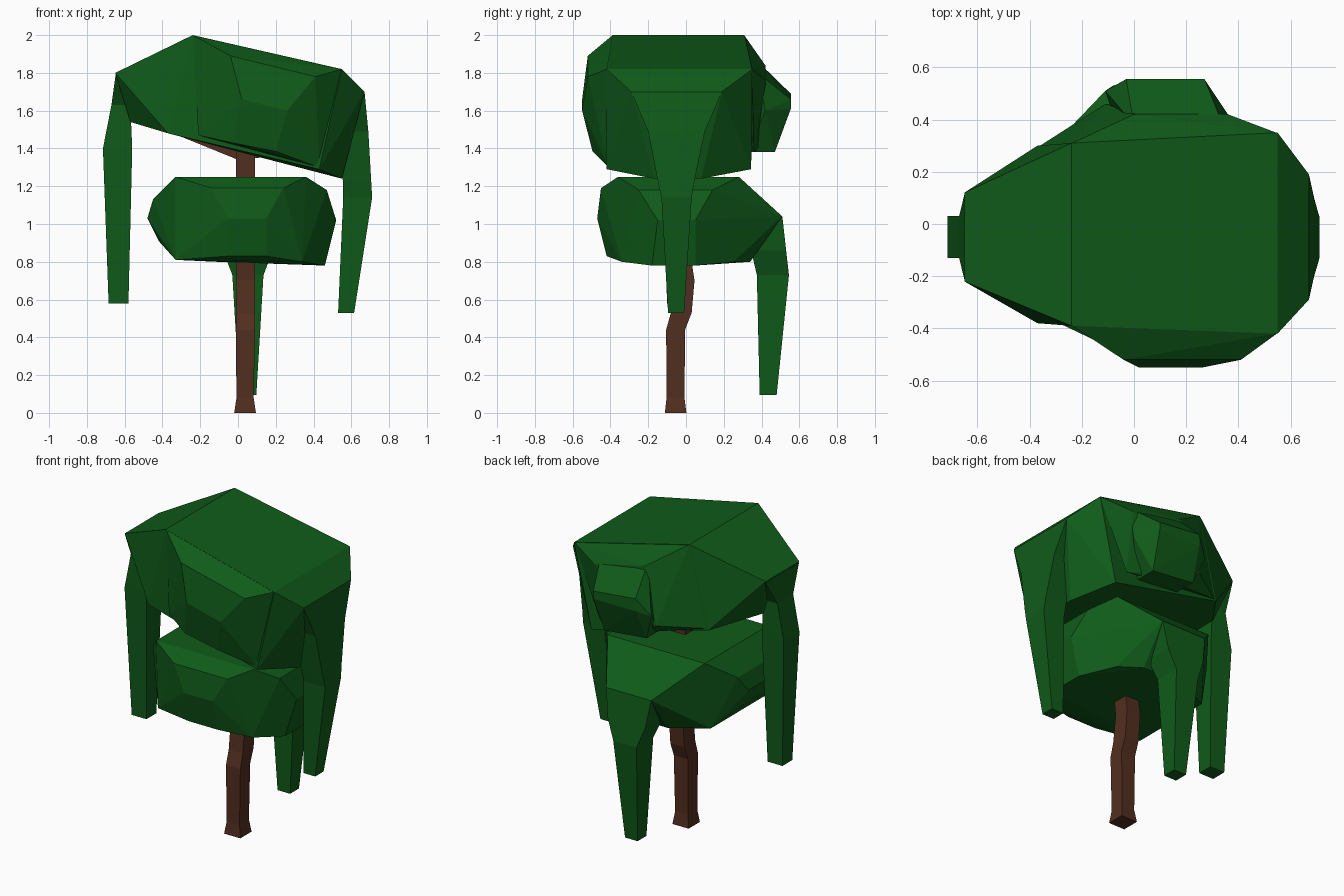
import bpy, bmesh


def material(name, rgb):
    m = bpy.data.materials.new(name)
    m.diffuse_color = (*rgb, 1)
    return m


leaf = material("leaf_green", (0.005, 0.105, 0.010))
bark = material("bark_brown", (0.085, 0.028, 0.014))


def finish(name, bm, mat):
    bmesh.ops.recalc_face_normals(bm, faces=bm.faces[:])
    me = bpy.data.meshes.new(name)
    bm.to_mesh(me)
    bm.free()
    me.materials.append(mat)
    ob = bpy.data.objects.new(name, me)
    bpy.context.collection.objects.link(ob)
    return ob


def hull(name, rows, mat=leaf):
    """Convex clump from rows of (x, z, y values)."""
    bm = bmesh.new()
    for x, z, *ys in rows:
        for y in ys:
            bm.verts.new((x, y, z))
    res = bmesh.ops.convex_hull(bm, input=bm.verts[:])
    loose = [v for v in bm.verts if not v.link_faces]
    bmesh.ops.delete(bm, geom=loose, context='VERTS')
    bmesh.ops.dissolve_limit(bm, angle_limit=0.03, verts=bm.verts[:], edges=bm.edges[:])
    return finish(name, bm, mat)


def loft(name, sections, mat=leaf):
    """Four-sided tube through rectangles (x0, x1, y0, y1, z)."""
    bm = bmesh.new()
    rings = [[bm.verts.new(p) for p in ((a, c, z), (b, c, z), (b, d, z), (a, d, z))]
             for a, b, c, d, z in sections]
    for r, s in zip(rings, rings[1:]):
        for i in range(4):
            j = (i + 1) % 4
            bm.faces.new((r[i], r[j], s[j], s[i]))
    bm.faces.new(rings[0])
    bm.faces.new(rings[-1])
    return finish(name, bm, mat)


# Crooked trunk and the branches that carry the crown
loft("trunk", [(-.02, .095, -.112, .002, 0), (-.008, .083, -.103, -.008, .08),
               (-.012, .09, -.105, -.005, .44), (-.01, .09, -.08, .03, .53),
               (-.01, .09, -.06, .045, .70), (-.01, .09, -.07, .03, .80),
               (-.01, .09, -.08, .02, 1.35), (-.01, .09, -.08, .02, 1.5)], bark)
hull("left_branch", [(0, 1.34, -.07, .01), (.02, 1.44, -.07, .01),
                     (-.32, 1.47, -.06, 0), (-.32, 1.54, -.06, 0)], bark)
hull("right_branch", [(.07, 1.345, -.07, .01), (.07, 1.43, -.07, .01),
                      (.3, 1.38, -.06, 0), (.3, 1.46, -.06, 0)], bark)

# Upper crown: main mass with front and back clumps
hull("upper_canopy", [(-.24, 2.0, -.39, .31), (.55, 1.82, -.42, .35),
                      (-.65, 1.80, -.22, .12), (.67, 1.70, -.29, .19),
                      (-.57, 1.54, -.13, .03), (-.44, 1.53, -.30, .2),
                      (-.37, 1.48, -.38, .30), (.43, 1.29, -.42, .345),
                      (.55, 1.24, -.17, .08)])
hull("upper_front_clump", [(-.24, 2.0, -.388), (.55, 1.82, -.418),
                           (-.04, 1.89, -.52), (.41, 1.78, -.52),
                           (.02, 1.66, -.55), (.26, 1.60, -.55),
                           (-.03, 1.43, -.495, -.3), (.2, 1.385, -.495, -.3),
                           (.43, 1.30, -.41), (-.21, 1.47, -.40)])
hull("upper_back_slope", [(-.24, 2.0, .308), (.55, 1.82, .348), (0, 1.84, .42),
                          (.36, 1.76, .42), (-.36, 1.49, .30), (-.11, 1.5, .46),
                          (0, 1.41, .40), (.36, 1.38, .36)])
hull("upper_back_clump", [(0, 1.86, .38), (.34, 1.80, .38), (-.03, 1.69, .555),
                          (.27, 1.66, .555), (-.03, 1.61, .555), (.27, 1.61, .555),
                          (-.11, 1.58, .51), (-.05, 1.41, .47, .33),
                          (.25, 1.38, .47, .33), (.36, 1.6, .42)])

# Hanging fronds of the upper crown
loft("left_frond", [(-.648, -.45, -.22, .12, 1.79), (-.67, -.57, -.13, .03, 1.63),
                    (-.715, -.56, -.13, .03, 1.40), (-.685, -.58, -.10, 0, .58)])
loft("right_frond", [(.5, .67, -.29, .19, 1.70), (.5, .69, -.20, .10, 1.49),
                     (.555, .705, -.15, .045, 1.23), (.557, .71, -.13, .03, 1.14),
                     (.53, .615, -.095, -.01, .53)])

# Lower crown: bulges on each side of a flat-topped mass
hull("lower_canopy", [(-.33, 1.25, -.36, .28), (.36, 1.25, -.36, .28),
                      (-.14, 1.19, -.45), (.24, 1.19, -.45),
                      (-.055, 1.03, -.47), (.15, 1.03, -.47),
                      (-.055, .83, -.42), (.15, .83, -.42),
                      (-.33, .81, -.34, .22), (.34, .80, -.34, .25),
                      (.47, 1.18, -.25, .14), (.52, 1.02, -.15, .05),
                      (.46, .78, -.18, .05),
                      (-.45, 1.13, -.22, .12), (-.48, 1.03, -.15, .05),
                      (-.42, .91, -.15, .05),
                      (-.11, 1.04, .51), (.21, 1.04, .51), (-.11, .80, .34),
                      (.21, .80, .34)])
loft("back_frond", [(-.11, .21, .30, .51, 1.04), (-.08, .185, .345, .53, .86),
                    (-.03, .135, .375, .545, .73), (.008, .097, .39, .48, .095)])
